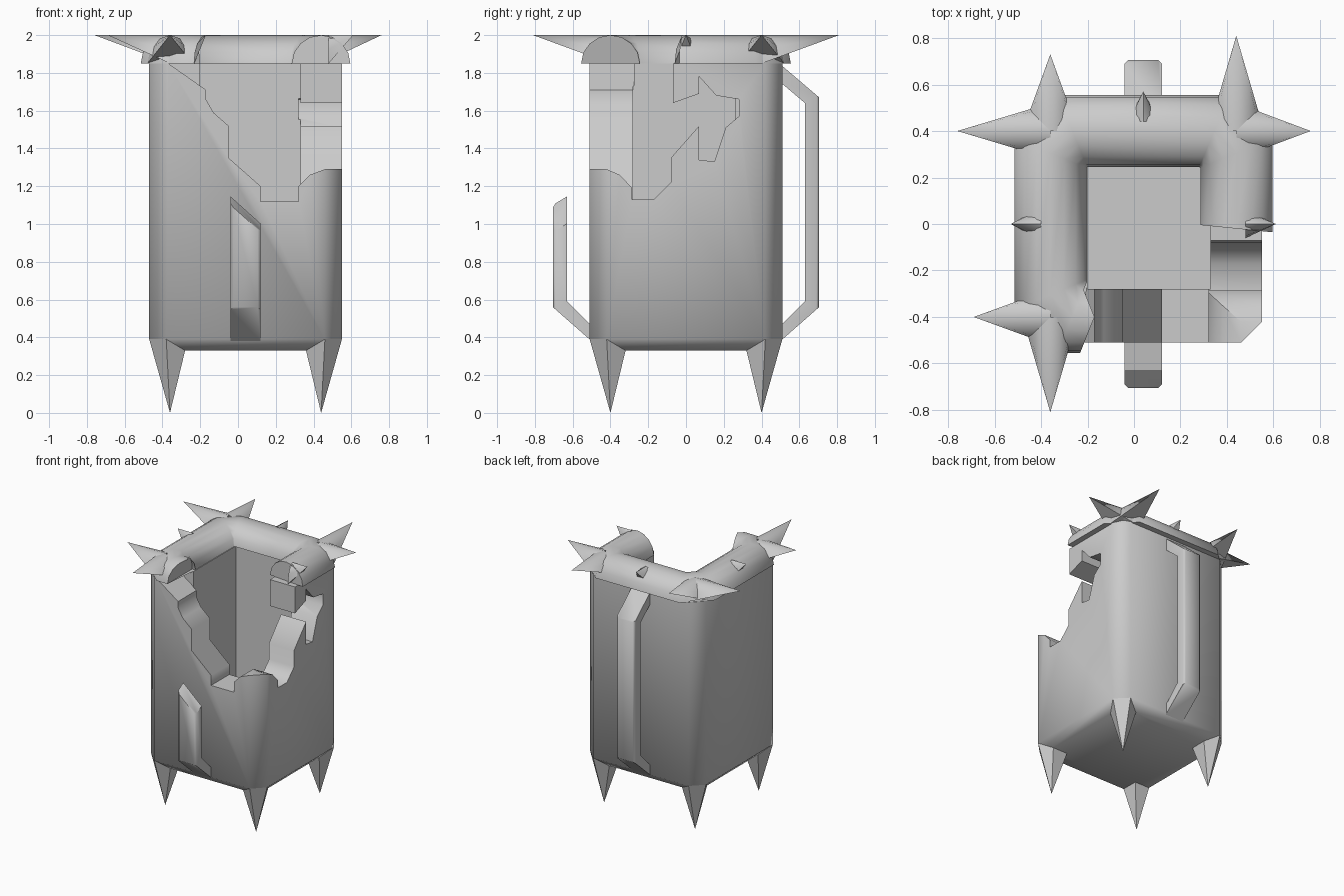
import bpy, bmesh, math
from mathutils import Vector

cube = bpy.data.objects.get("Cube")
if cube:
    bpy.data.objects.remove(cube, do_unlink=True)

stone = bpy.data.materials.new("pale grey stone")
stone.use_nodes = True
GREY = (0.6, 0.6, 0.6, 1)
stone.diffuse_color = GREY
stone.node_tree.nodes["Principled BSDF"].inputs["Base Color"].default_value = GREY

CX, TOP, RIM_R = 0.04, 1.85, 0.155   # body centre, wall top, rim radius


def finish(name, bm, angle=50):
    bmesh.ops.recalc_face_normals(bm, faces=bm.faces)
    mesh = bpy.data.meshes.new(name)
    bm.to_mesh(mesh)
    bm.free()
    mesh.materials.append(stone)
    ob = bpy.data.objects.new(name, mesh)
    bpy.context.collection.objects.link(ob)
    smooth(ob, angle)
    return ob


def smooth(ob, angle=50):
    bpy.ops.object.select_all(action='DESELECT')
    ob.select_set(True)
    bpy.context.view_layer.objects.active = ob
    bpy.ops.object.shade_smooth_by_angle(angle=math.radians(angle))


def loft(rings):
    """Skin equal-length rings and cap both ends."""
    bm = bmesh.new()
    vr = [[bm.verts.new(p) for p in ring] for ring in rings]
    n = len(vr[0])
    for a, b in zip(vr, vr[1:]):
        for i in range(n):
            j = (i + 1) % n
            bm.faces.new((a[i], a[j], b[j], b[i]))
    bm.faces.new(vr[0])
    bm.faces.new(vr[-1])
    return bm


def hull(name, points):
    bm = bmesh.new()
    for p in points:
        bm.verts.new(p)
    bmesh.ops.convex_hull(bm, input=bm.verts)
    bmesh.ops.delete(bm, geom=[v for v in bm.verts if not v.link_faces], context='VERTS')
    return finish(name, bm)


def octagon(half, cut, z):
    h, c = half, half - cut
    return [(CX + x, y, z) for x, y in
            ((h, -c), (h, c), (c, h), (-c, h), (-h, c), (-h, -c), (-c, -h), (c, -h))]


def prism_y(profile, y0, y1):
    return loft([[(x, y, z) for x, z in profile] for y in (y0, y1)])


def prism_x(profile, x0, x1):
    return loft([[(x, y, z) for y, z in profile] for x in (x0, x1)])


# Hollow body with a broken front corner
body = finish("body", loft([octagon(0.45, 0.1, 0.33), octagon(0.51, 0.09, 0.39),
                            octagon(0.51, 0.09, TOP)]))
cavity = [(-0.2, 0.5), (0.33, 0.5), (0.33, 2.2), (-0.2, 2.2)]
front_break = [(-0.37, 1.851), (-0.17, 1.71), (-0.17, 1.66), (-0.13, 1.59), (-0.05, 1.52),
               (-0.05, 1.35), (0.12, 1.2), (0.12, 1.12), (0.32, 1.12), (0.32, 1.2),
               (0.38, 1.26), (0.46, 1.29), (0.7, 1.29), (0.7, 2.2), (-0.37, 2.2)]
side_break = [(-0.7, 1.29), (-0.42, 1.29), (-0.35, 1.26), (-0.285, 1.19), (-0.285, 1.13),
              (-0.17, 1.13), (-0.08, 1.22), (-0.08, 1.35), (0.07, 1.52), (0.07, 1.34),
              (0.15, 1.33), (0.21, 1.51), (0.28, 1.57), (0.28, 1.66), (0.16, 1.68),
              (0.07, 1.78), (0.07, 1.69), (-0.07, 1.64), (-0.07, 2.2), (-0.7, 2.2)]
cutters = [finish("cavity_cutter", prism_y(cavity, -0.28, 0.26)),
           finish("front_cutter", prism_y(front_break, -0.9, -0.275)),
           finish("side_cutter", prism_x(side_break, 0.32, 0.9))]
for cutter in cutters:
    cutter.hide_render = True
    mod = body.modifiers.new(cutter.name, 'BOOLEAN')
    mod.operation, mod.solver, mod.object = 'DIFFERENCE', 'EXACT', cutter
deps = bpy.context.evaluated_depsgraph_get()
carved = bpy.data.meshes.new_from_object(body.evaluated_get(deps))
body.modifiers.clear()
body.data = carved
for cutter in cutters:
    bpy.data.objects.remove(cutter, do_unlink=True)
smooth(body)

# Pointed feet under the four corners
for sx, side in ((-1, "right"), (1, "left")):
    for sy, end in ((-1, "front"), (1, "back")):
        pts = [(0.51, 0.42, 0.39), (0.42, 0.51, 0.39), (0.32, 0.45, 0.33),
               (0.45, 0.32, 0.33), (0.32, 0.32, 0.335), (0.4, 0.4, 0)]
        hull(f"{end}_{side}_foot", [(CX + sx * x, sy * y, z) for x, y, z in pts])

# Half-round rim swept along three sides, with broken ends
C = 0.095
path = [Vector(p) for p in ((-0.2, -0.4), (-0.36 + C, -0.4), (-0.36, -0.4 + C),
                            (-0.36, 0.4 - C), (-0.36 + C, 0.4), (0.44 - C, 0.4),
                            (0.44, 0.4 - C), (0.44, -0.02))]
rings = []
for i, p in enumerate(path):
    d0 = (p - path[i - 1]).normalized() if i else (path[1] - p).normalized()
    d1 = (path[i + 1] - p).normalized() if i + 1 < len(path) else d0
    n = Vector((-(d0 + d1).y, (d0 + d1).x)).normalized()
    scale = 1 / n.dot(Vector((-d0.y, d0.x)))
    ring = []
    for k in range(9):
        a = math.pi * k / 8
        q = p + n * (scale * RIM_R * math.cos(a))
        ring.append(Vector((q.x, q.y, TOP + 0.15 * math.sin(a))))
    rings.append(ring)
for v in rings[-1]:
    v.y -= 0.1 * (v.x - 0.44)
for v in rings[0]:
    v.x += 0.03 - 0.4 * abs(v.y + 0.4)
finish("rim", loft(rings))


def spike(name, x, y, dx, dy, length, width):
    """Half cone with a level ridge, pointing along (dx, dy)."""
    pts = [(x + dx * length, y + dy * length, 2.0)]
    for k in range(7):
        a = math.pi * k / 6
        s = width * math.cos(a)
        pts.append((x - dy * s, y + dx * s, TOP + 0.15 * math.sin(a)))
    hull(name, pts)


# Long corner spikes, then short thorns halfway along each side
spike("back_right_spike_back", -0.36, 0.4, 0, 1, 0.33, 0.12)
spike("back_right_spike_side", -0.36, 0.4, -1, 0, 0.4, 0.12)
spike("back_left_spike_back", 0.44, 0.4, 0, 1, 0.41, 0.12)
spike("back_left_spike_side", 0.44, 0.4, 1, 0, 0.32, 0.12)
spike("front_right_spike_front", -0.36, -0.4, 0, -1, 0.41, 0.12)
spike("front_right_spike_side", -0.36, -0.4, -1, 0, 0.33, 0.12)
spike("right_thorn", -0.4, 0, -1, 0, 0.13, 0.07)
spike("left_thorn", 0.48, 0, 1, 0, 0.13, 0.06)
spike("back_thorn", CX, 0.44, 0, 1, 0.13, 0.07)

# Strap handles: whole at the back, snapped off at the front
strap = [(0.5, 1.845), (0.705, 1.67), (0.705, 0.56), (0.5, 0.38),
         (0.5, 0.46), (0.63, 0.59), (0.63, 1.64), (0.5, 1.75)]


def handle(name, sign):
    bm = prism_x([(sign * y, z) for y, z in strap], CX - 0.08, CX + 0.08)
    long_edges = [e for e in bm.edges
                  if abs(e.verts[0].co.x - e.verts[1].co.x) < 0.01
                  and min(abs(v.co.y) for v in e.verts) > 0.65]
    bmesh.ops.bevel(bm, geom=long_edges, offset=0.015, segments=1, affect='EDGES')
    if sign < 0:
        cut = bmesh.ops.bisect_plane(bm, geom=bm.verts[:] + bm.edges[:] + bm.faces[:],
                                     plane_co=(CX, -0.67, 1.05), plane_no=(0.9, -0.6, 1),
                                     clear_outer=True)
        edges = [g for g in cut["geom_cut"] if isinstance(g, bmesh.types.BMEdge)]
        bmesh.ops.contextual_create(bm, geom=edges)
    finish(name, bm)


handle("back_handle", 1)
handle("broken_front_handle", -1)
